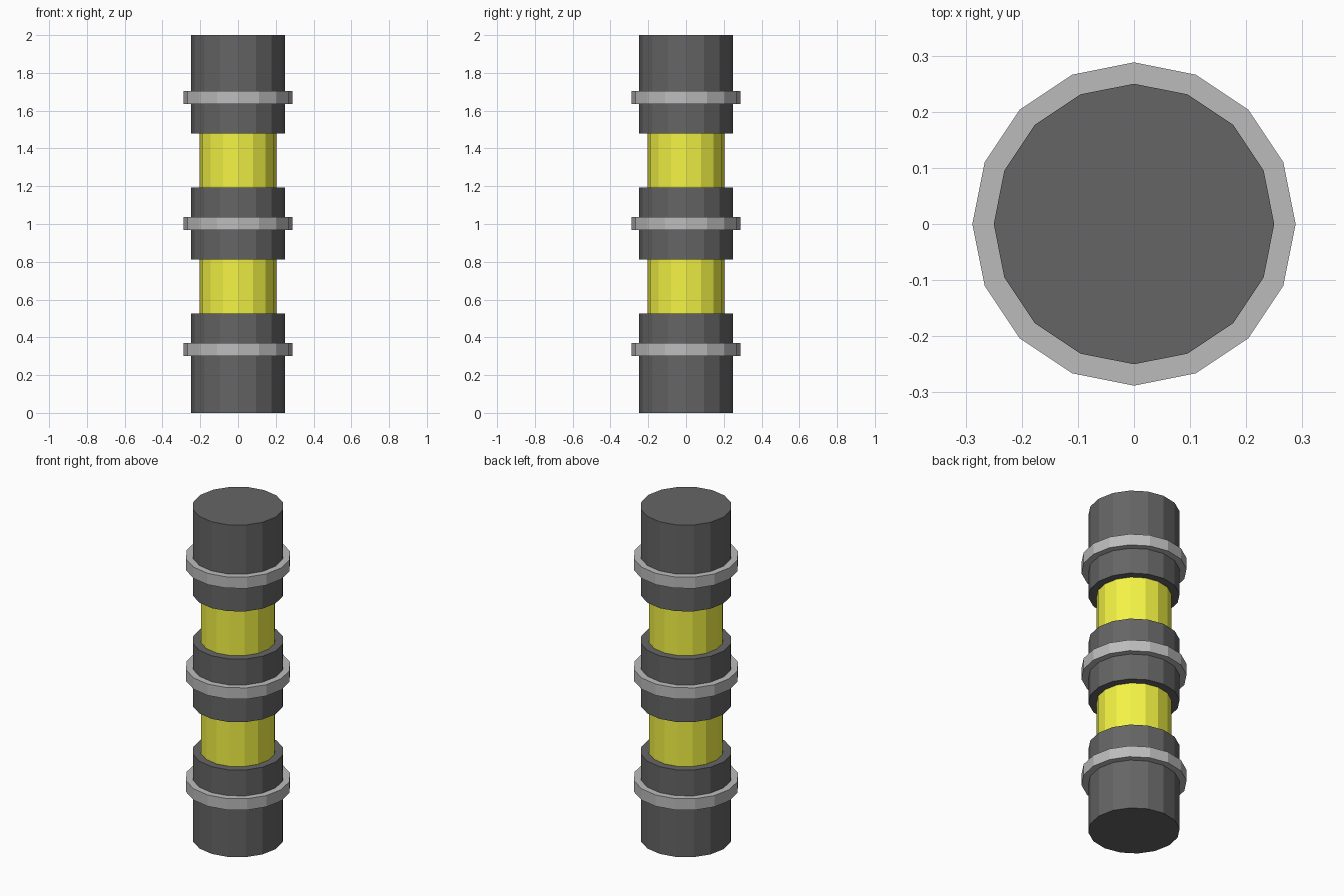
import bpy

if "Cube" in bpy.data.objects:
    bpy.data.objects.remove(bpy.data.objects["Cube"])

SIDES = 16


def material(name, color):
    m = bpy.data.materials.new(name)
    m.diffuse_color = (*color, 1.0)
    m.use_nodes = True
    m.node_tree.nodes["Principled BSDF"].inputs["Base Color"].default_value = m.diffuse_color
    return m


dark = material("dark_grey", (0.13, 0.13, 0.13))
light = material("light_grey", (0.5, 0.5, 0.5))
yellow = material("yellow", (0.9, 0.9, 0.06))


def drum(name, radius, z0, z1, mat):
    # Flat-shaded upright cylinder spanning z0..z1
    bpy.ops.mesh.primitive_cylinder_add(
        vertices=SIDES, radius=radius, depth=z1 - z0,
        location=(0, 0, (z0 + z1) / 2))
    obj = bpy.context.object
    obj.name = name
    obj.data.materials.append(mat)


# Dark casing sections
for name, z0, z1 in (("bottom_casing", 0.0, 0.525),
                     ("middle_casing", 0.813, 1.193),
                     ("top_casing", 1.48, 2.0)):
    drum(name, 0.25, z0, z1, dark)

# Yellow cores seated slightly into the casings
for name, z0, z1 in (("lower_core", 0.50, 0.84), ("upper_core", 1.17, 1.50)):
    drum(name, 0.205, z0, z1, yellow)

# Light grey bands around each casing
for name, z in (("bottom_band", 0.335), ("middle_band", 1.003), ("top_band", 1.67)):
    drum(name, 0.288, z - 0.034, z + 0.034, light)
